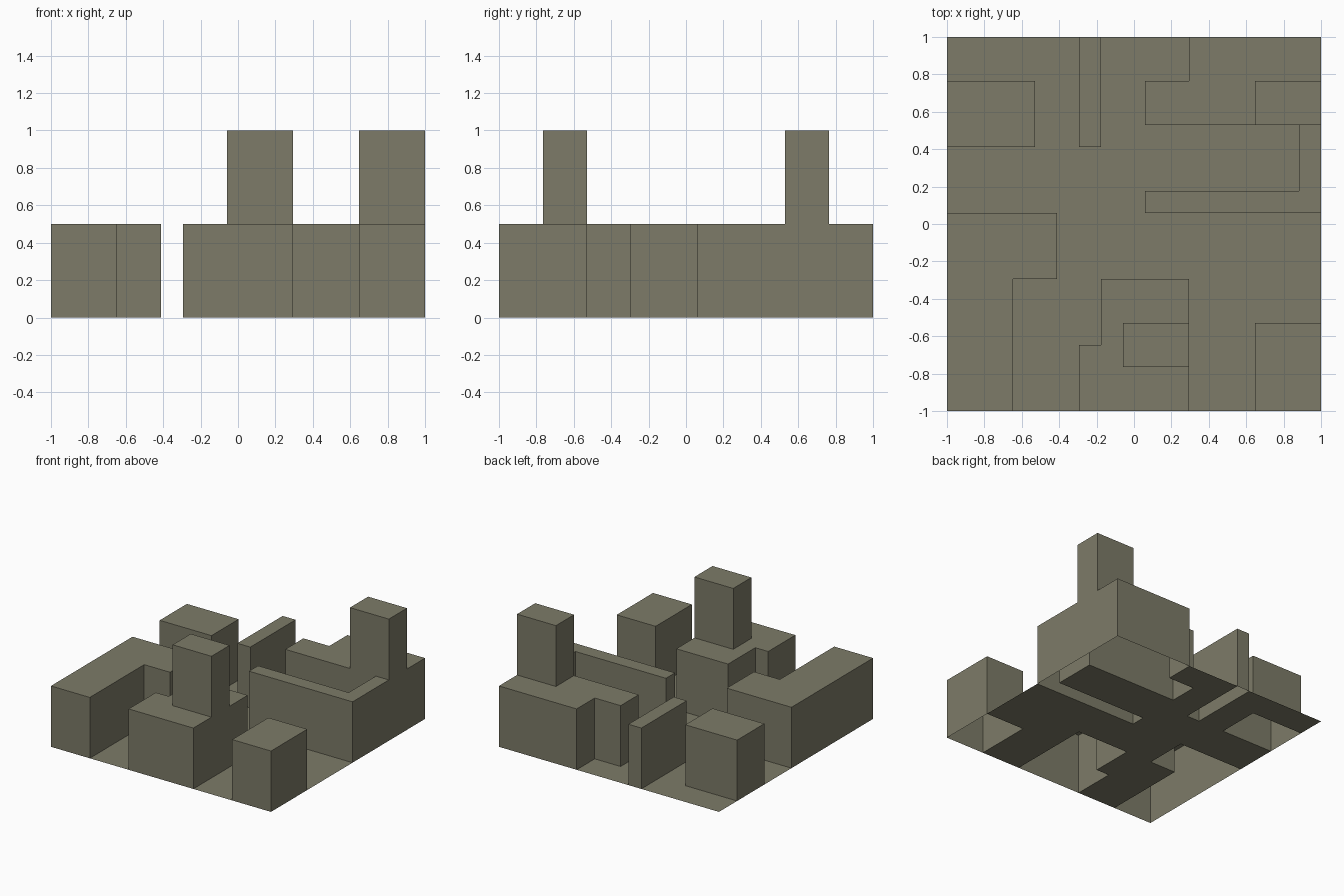
import bpy, bmesh, math

if "Cube" in bpy.data.objects:
    bpy.data.objects.remove(bpy.data.objects["Cube"])

N = 17                # plan is a 17 x 17 grid over 2 x 2 units
LOW, HIGH = 0.5, 1.0  # roof heights of blocks and towers

mat = bpy.data.materials.new("olive grey")
mat.diffuse_color = (0.205, 0.198, 0.138, 1.0)
mat.use_nodes = True
mat.node_tree.nodes["Principled BSDF"].inputs["Base Color"].default_value = mat.diffuse_color


def cells_of(*rects):
    """Set of grid cells covered by rectangles (x0, y0, x1, y1)."""
    return {(i, j) for x0, y0, x1, y1 in rects
            for i in range(x0, x1) for j in range(y0, y1)}


def shell(name, walls, roof, z0, z1):
    """Open-bottomed shell: outer walls around one cell set, flat roof on another."""
    bm = bmesh.new()

    def quad(points):
        bm.faces.new([bm.verts.new((2 * x / N - 1, 2 * y / N - 1, z))
                      for x, y, z in points])

    for i, j in sorted(roof):
        quad([(i, j, z1), (i + 1, j, z1), (i + 1, j + 1, z1), (i, j + 1, z1)])
    for i, j in sorted(walls):
        corners = [(i, j), (i + 1, j), (i + 1, j + 1), (i, j + 1)]
        for k, (di, dj) in enumerate([(0, -1), (1, 0), (0, 1), (-1, 0)]):
            if (i + di, j + dj) not in walls:
                a, b = corners[k], corners[(k + 1) % 4]
                quad([(*a, z0), (*b, z0), (*b, z1), (*a, z1)])
    # weld the cells and merge flat areas into clean faces
    bmesh.ops.remove_doubles(bm, verts=bm.verts[:], dist=1e-4)
    bmesh.ops.dissolve_limit(bm, angle_limit=math.radians(1),
                             verts=bm.verts[:], edges=bm.edges[:])
    me = bpy.data.meshes.new(name)
    bm.to_mesh(me)
    bm.free()
    me.materials.append(mat)
    bpy.context.collection.objects.link(bpy.data.objects.new(name, me))


# building footprints in grid cells
blocks = {
    "back_left_block": cells_of((0, 12, 4, 15)),
    "thin_wall_block": cells_of((6, 12, 7, 17)),
    "right_courtyard_block": cells_of((11, 15, 17, 17), (9, 13, 17, 15),
                                      (16, 10, 17, 13), (9, 9, 17, 10)),
    "left_corner_block": cells_of((0, 6, 5, 9), (0, 0, 3, 6)),
    "front_middle_block": cells_of((6, 0, 11, 3), (7, 3, 11, 6)),
    "front_right_block": cells_of((14, 0, 17, 4)),
}
towers = {
    "right_tower": cells_of((14, 13, 17, 15)),
    "front_tower": cells_of((8, 2, 11, 4)),
}
tower_cells = set().union(*towers.values())

# low blocks, roofs open below the towers
for name, cells in blocks.items():
    shell(name, cells, cells - tower_cells, 0, LOW)

# towers
for name, cells in towers.items():
    shell(name, cells, cells, LOW, HIGH)

# street level, open under the buildings
streets = cells_of((0, 0, N, N)) - set().union(*blocks.values())
shell("streets", set(), streets, 0, 0)
